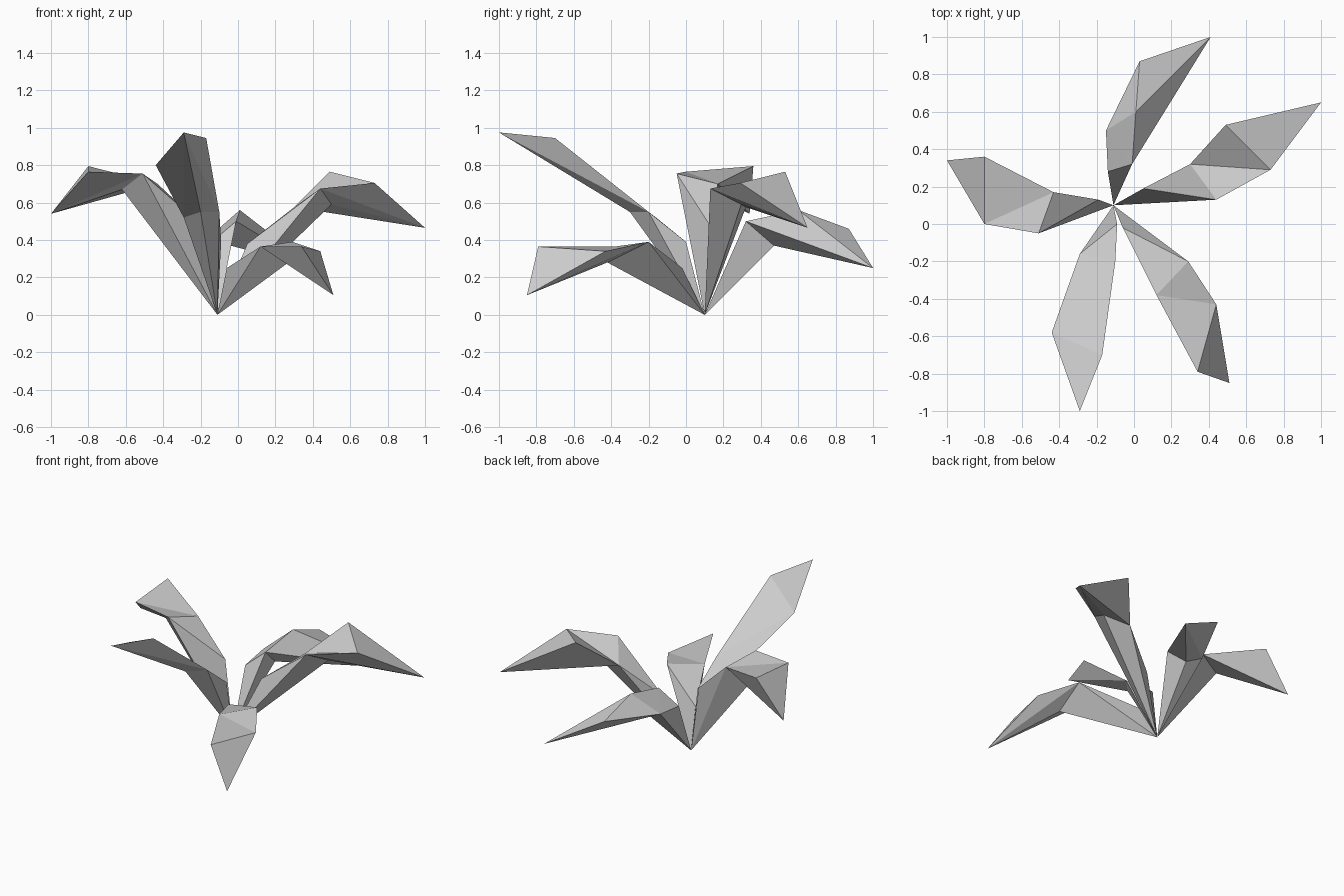
import bpy, bmesh

ROOT = (-0.11, 0.10, 0.0)

# Per leaf: inner corner, left knee, right knee, right shoulder, left shoulder, underside ridge, tip
LEAVES = {
    "back_leaf": [(-.14, .28, .39), (-.15, .50, .42), (-.01, .32, .50), (.01, .60, .56),
                  (.03, .87, .46), (-.04, .47, .37), (.41, 1.0, .25)],
    "right_leaf": [(.05, .19, .38), (.30, .32, .575), (.44, .13, .675), (.73, .29, .705),
                   (.49, .53, .765), (.50, .295, .59), (1.0, .65, .465)],
    "left_leaf": [(-.19, .13, .475), (-.43, .17, .70), (-.51, -.05, .755), (-.80, 0, .765),
                  (-.80, .36, .795), (-.62, .08, .67), (-1.0, .34, .54)],
    "front_left_leaf": [(-.09, 0, .39), (-.10, -.20, .55), (-.29, -.16, .52), (-.44, -.58, .80),
                        (-.17, -.70, .945), (-.20, -.30, .55), (-.29, -1.0, .975)],
    "front_right_leaf": [(-.06, -.02, .25), (.12, -.38, .365), (.29, -.20, .39), (.44, -.43, .34),
                         (.34, -.79, .365), (.27, -.42, .28), (.51, -.85, .105)],
}

# Shared folded-leaf topology (0 = root, 7 = tip): top, right flank, underside, left flank
FACES = ["013", "123", "234", "245", "457",
         "347", "367", "036", "062", "021", "627", "257"]


def make_leaf(name, points):
    bm = bmesh.new()
    vs = [bm.verts.new(p) for p in [ROOT] + points]
    for f in FACES:
        a, b, c = (int(i) for i in f)
        # labels: 1 inner, 2 left knee, 3 right knee, 4 right shoulder, 5 left shoulder, 6 ridge
        bm.faces.new((vs[a], vs[b], vs[c]))
    bmesh.ops.recalc_face_normals(bm, faces=bm.faces[:])
    mesh = bpy.data.meshes.new(name)
    bm.to_mesh(mesh)
    bm.free()
    bpy.context.collection.objects.link(bpy.data.objects.new(name, mesh))


for leaf_name, pts in LEAVES.items():
    make_leaf(leaf_name, pts)
